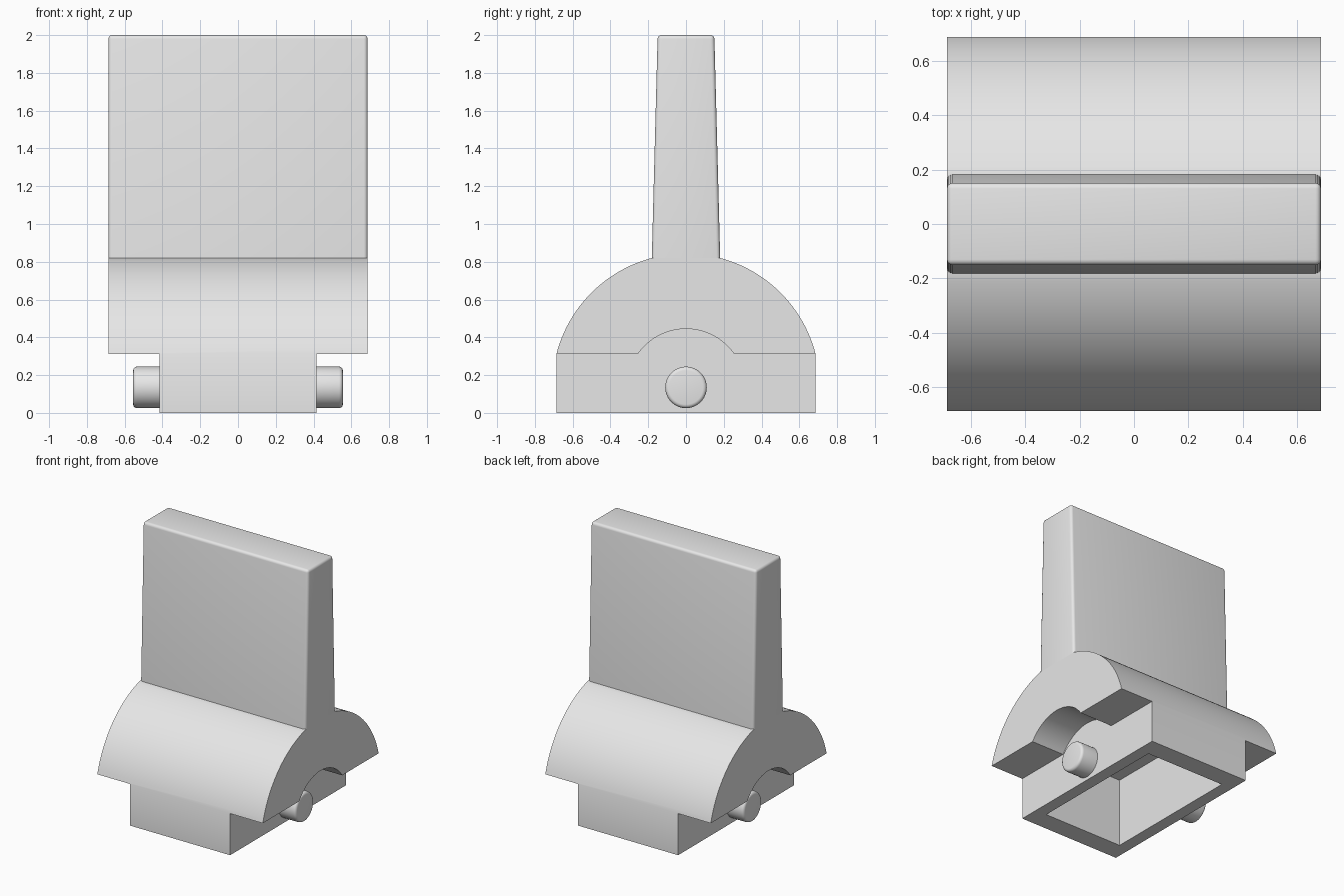
import bpy
import bmesh
from math import sin, cos, asin, sqrt, radians, tau

cube = bpy.data.objects.get("Cube")
if cube:
    bpy.data.objects.remove(cube, do_unlink=True)

grey = bpy.data.materials.new("light grey")
grey.use_nodes = True
grey.diffuse_color = (0.8, 0.8, 0.8, 1)
grey.node_tree.nodes["Principled BSDF"].inputs["Base Color"].default_value = grey.diffuse_color

HALF = 0.686      # half width and half depth of the foot
AXIS = 0.135      # height of the pivot axis
UNDER = 0.312     # underside of the saddle overhang
INNER = 0.415     # half width of the base block
R_SADDLE = sqrt(HALF ** 2 + (UNDER - AXIS) ** 2)
R_GROOVE = 0.31


def finish(name, bm):
    """Turn a bmesh into a grey object."""
    bmesh.ops.recalc_face_normals(bm, faces=bm.faces)
    mesh = bpy.data.meshes.new(name)
    bm.to_mesh(mesh)
    bm.free()
    mesh.materials.append(grey)
    obj = bpy.data.objects.new(name, mesh)
    bpy.context.collection.objects.link(obj)
    return obj


def activate(obj):
    bpy.ops.object.select_all(action='DESELECT')
    obj.select_set(True)
    bpy.context.view_layer.objects.active = obj


def smooth(obj):
    activate(obj)
    bpy.ops.object.shade_smooth_by_angle(angle=radians(30))


def prism(name, profile, x0, x1):
    """Extrude a (y, z) profile along x."""
    bm = bmesh.new()
    face = bm.faces.new([bm.verts.new((x0, y, z)) for y, z in profile])
    moved = bmesh.ops.extrude_face_region(bm, geom=[face])["geom"]
    verts = [v for v in moved if isinstance(v, bmesh.types.BMVert)]
    bmesh.ops.translate(bm, verts=verts, vec=(x1 - x0, 0, 0))
    return finish(name, bm)


def arc(radius, y0, y1, steps):
    """Points on a circle about the pivot axis, from y0 to y1."""
    a0, a1 = asin(y0 / radius), asin(y1 / radius)
    angles = [a0 + (a1 - a0) * i / steps for i in range(steps + 1)]
    return [(radius * sin(a), AXIS + radius * cos(a)) for a in angles]


def cut(obj, cutter):
    activate(obj)
    mod = obj.modifiers.new("cut", 'BOOLEAN')
    mod.operation = 'DIFFERENCE'
    mod.solver = 'EXACT'
    mod.object = cutter
    bpy.ops.object.modifier_apply(modifier=mod.name)
    bpy.data.objects.remove(cutter, do_unlink=True)


# Rounded foot, with a flat seat for the paddle
NECK = 0.181
foot = prism("foot", [(-HALF, 0)] + arc(R_SADDLE, -HALF, -NECK, 24)
             + arc(R_SADDLE, NECK, HALF, 24) + [(HALF, 0)], -HALF, HALF)

# Side recesses with an arched groove over each pin
reach = sqrt(R_GROOVE ** 2 - (UNDER - AXIS) ** 2)
recess = [(-1, -1), (-1, UNDER)] + arc(R_GROOVE, -reach, reach, 24) + [(1, UNDER), (1, -1)]
for side in (-1, 1):
    cut(foot, prism("recess_cutter", recess, side * INNER, side))

# Pocket in the underside
PY, PZ = 0.54, 0.51
cut(foot, prism("pocket_cutter", [(-PY, -1), (-PY, PZ), (PY, PZ), (PY, -1)], -0.325, 0.325))
smooth(foot)

# Tapered paddle with rounded edges
bm = bmesh.new()
bmesh.ops.create_cube(bm, size=2)
seat = arc(R_SADDLE, NECK, HALF, 1)[0][1]
for v in bm.verts:
    top = v.co.z > 0
    v.co = (v.co.x * HALF, v.co.y * (0.15 if top else NECK), 2 if top else seat)
rounded = [e for e in bm.edges if max(v.co.z for v in e.verts) > 1]
bmesh.ops.bevel(bm, geom=rounded, offset=0.02, segments=4, profile=0.5, affect='EDGES')
smooth(finish("paddle", bm))

# Pivot pins with rounded ends
for name, side in (("left_pin", 1), ("right_pin", -1)):
    bm = bmesh.new()
    rings = [(0.37, 0.11)] + [(0.535 + 0.02 * sin(tau * i / 16), 0.09 + 0.02 * cos(tau * i / 16))
                              for i in range(5)]
    loops = []
    for x, r in rings:
        loops.append([bm.verts.new((side * x, r * cos(tau * k / 40), AXIS + r * sin(tau * k / 40)))
                      for k in range(40)])
    for a, b in zip(loops, loops[1:]):
        for k in range(40):
            j = (k + 1) % 40
            bm.faces.new((a[k], a[j], b[j], b[k]))
    bm.faces.new(loops[0])
    bm.faces.new(loops[-1])
    smooth(finish(name, bm))
